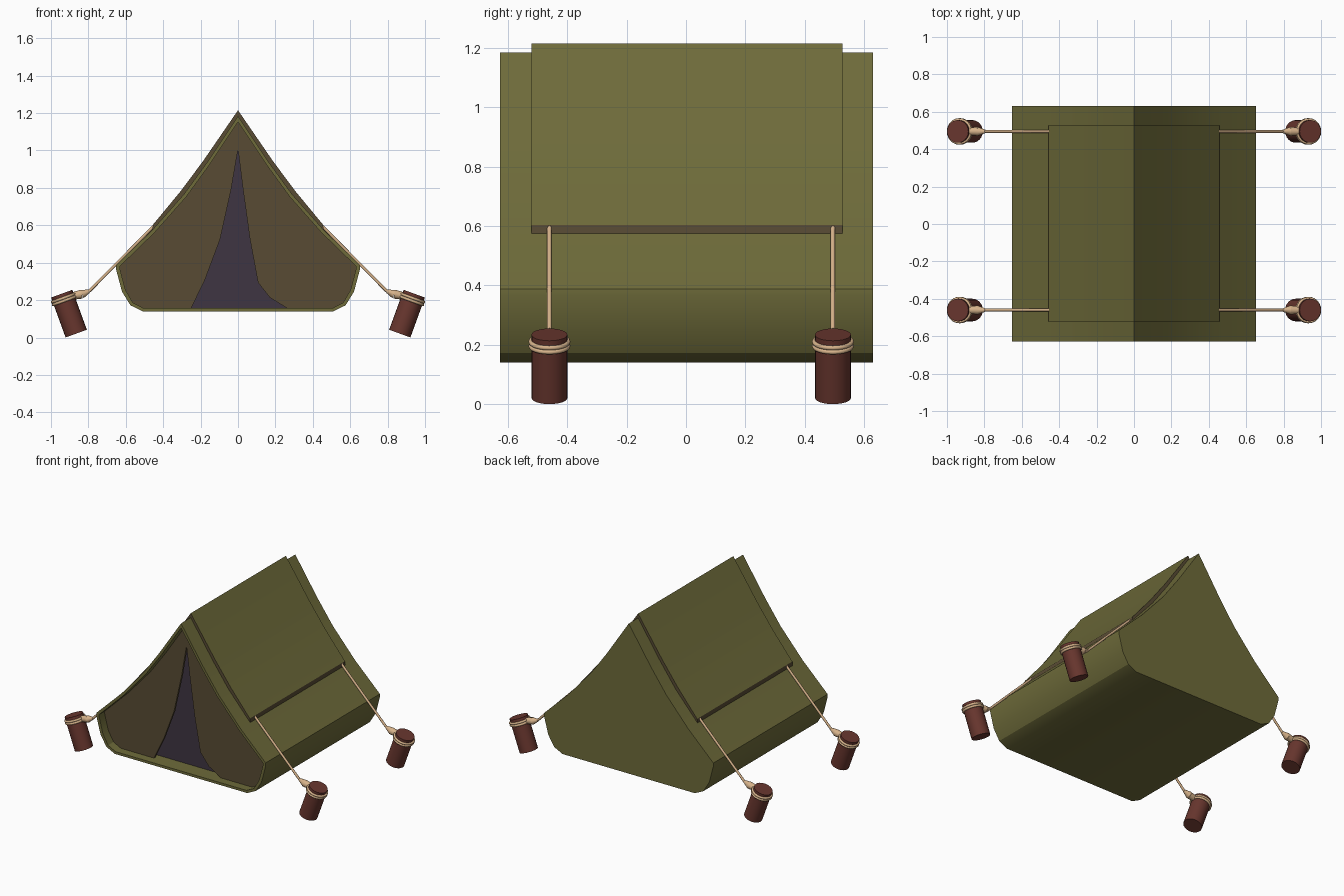
import bpy, bmesh, math
from mathutils import Vector, Matrix

if "Cube" in bpy.data.objects:
    bpy.data.objects.remove(bpy.data.objects["Cube"])


def material(name, rgb):
    lin = [(c / 255 / 12.92) if c < 10 else ((c / 255 + 0.055) / 1.055) ** 2.4 for c in rgb]
    m = bpy.data.materials.new(name)
    m.diffuse_color = (*lin, 1)
    m.use_nodes = True
    m.node_tree.nodes["Principled BSDF"].inputs["Base Color"].default_value = m.diffuse_color
    return m


GREEN = material("olive canvas", (110, 107, 58))
BROWN = material("brown lining", (88, 75, 52))
DARK = material("dark interior", (63, 53, 66))
WOOD = material("red brown wood", (104, 54, 46))
ROPE = material("tan rope", (214, 178, 138))


def finish(name, bm, mats, angle=32):
    bmesh.ops.recalc_face_normals(bm, faces=bm.faces)
    me = bpy.data.meshes.new(name)
    bm.to_mesh(me)
    bm.free()
    for m in mats:
        me.materials.append(m)
    me.shade_smooth()
    me.set_sharp_from_angle(angle=math.radians(angle))
    ob = bpy.data.objects.new(name, me)
    bpy.context.collection.objects.link(ob)
    return ob


def mirrored(half):
    """Closed loop from a right half profile whose first point lies on x = 0."""
    return half + [(-x, z) for x, z in reversed(half[1:])]


def ring(bm, pts, y):
    return [bm.verts.new((x, y, z)) for x, z in pts]


def bridge(bm, a, b):
    n = len(a)
    return [bm.faces.new((a[i], a[(i + 1) % n], b[(i + 1) % n], b[i])) for i in range(n)]


# Tent body: extruded profile with a hollowed front
OUTER = [(0, 1.185), (.17, .93), (.29, .765), (.46, .573), (.652, .388),
         (.652, .365), (.62, .245), (.575, .172), (.51, .14)]
INNER = [(0, 1.153), (.157, .917), (.277, .752), (.447, .56), (.631, .381),
         (.631, .366), (.602, .255), (.562, .186), (.505, .157)]
FRONT, BACK = -.627, .63
bm = bmesh.new()
rings = [ring(bm, mirrored(p), y) for p, y in
         ((OUTER, BACK), (OUTER, FRONT), (INNER, FRONT), (INNER, FRONT + .11))]
for a, b in zip(rings, rings[1:]):
    bridge(bm, a, b)
bm.faces.new(rings[0])
bm.faces.new(rings[-1]).material_index = 1
finish("tent_body", bm, [GREEN, DARK])

# Front flaps: one on each side of the curved door opening
EDGES = {-1: [(0, 1.005), (-.037, .79), (-.096, .524), (-.176, .31), (-.25, .157)],
         1: [(0, 1.005), (.027, .79), (.064, .524), (.107, .294), (.17, .214), (.262, .157)]}
for side, edge in EDGES.items():
    loop = edge + [(side * x, z) for x, z in reversed(INNER)]
    bm = bmesh.new()
    a, b = ring(bm, loop, FRONT + .06), ring(bm, loop, FRONT + .075)
    bridge(bm, a, b)
    bm.faces.new(a)
    bm.faces.new(b)
    bmesh.ops.triangulate(bm, faces=[f for f in bm.faces if len(f.verts) > 4])
    finish("door_flap_" + ("left" if side < 0 else "right"), bm, [BROWN])

# Roof cover: thicker sheet draped over the ridge, brown along its cut edges
TOP = [(0, 1.215), (.187, .943), (.307, .782), (.455, .603)]
UNDER = [(.458, .572), (.286, .762), (.166, .927), (0, 1.18)]
bm = bmesh.new()
upper = [(-x, z) for x, z in reversed(TOP[1:])] + TOP
lower = list(reversed(UNDER)) + []
lower = [(-x, z) for x, z in UNDER[:-1]] + lower
ends = [(ring(bm, upper, y), ring(bm, lower, y)) for y in (-.52, .527)]
(u0, l0), (u1, l1) = ends
for i in range(len(upper) - 1):
    bm.faces.new((u0[i], u0[i + 1], u1[i + 1], u1[i]))
    bm.faces.new((l0[i], l0[i + 1], l1[i + 1], l1[i]))
    for u, l in ends:
        bm.faces.new((u[i], u[i + 1], l[i + 1], l[i])).material_index = 1
for i in (0, -1):
    bm.faces.new((u0[i], l0[i], l1[i], u1[i])).material_index = 1
finish("roof_cover", bm, [GREEN, BROWN])


def add_cone(bm, p, q, r1, r2, sides):
    p, q = Vector(p), Vector(q)
    d = q - p
    mat = Matrix.Translation((p + q) / 2) @ d.to_track_quat('Z', 'Y').to_matrix().to_4x4()
    bmesh.ops.create_cone(bm, cap_ends=True, segments=sides, radius1=r1, radius2=r2,
                          depth=d.length, matrix=mat)


def add_torus(bm, centre, axis, major, minor, n=24, m=8):
    mat = Matrix.Translation(centre) @ axis.to_track_quat('Z', 'Y').to_matrix().to_4x4()
    loops = []
    for i in range(n):
        a = math.tau * i / n
        loop = []
        for j in range(m):
            t = math.tau * j / m
            r = major + minor * math.cos(t)
            loop.append(bm.verts.new(mat @ Vector((r * math.cos(a), r * math.sin(a), minor * math.sin(t)))))
        loops.append(loop)
    for i in range(n):
        bridge(bm, loops[i], loops[(i + 1) % n])


# Four tilted stakes, each with a guy rope, knot and wound rope rings
TILT = math.radians(20)
for sx, side in ((-1, "left"), (1, "right")):
    for y, end in ((-.46, "front"), (.495, "back")):
        tag = f"{end}_{side}"
        axis = Vector((sx * math.sin(TILT), 0, math.cos(TILT)))
        base = Vector((sx * .865, y, .021))

        bm = bmesh.new()
        add_cone(bm, base, base + axis * .227, .0605, .0605, 24)
        finish("stake_" + tag, bm, [WOOD])

        bm = bmesh.new()
        for t in (.187, .202):
            add_torus(bm, base + axis * t, axis, .063, .008)
        finish("rope_rings_" + tag, bm, [ROPE], 60)

        bm = bmesh.new()
        joint = (sx * .795, y, .248)
        add_cone(bm, (sx * .448, y, .598), joint, .008, .008, 10)
        add_cone(bm, joint, (sx * .835, y, .232), .009, .024, 12)
        add_cone(bm, (sx * .835, y, .232), (sx * .885, y, .222), .024, .02, 12)
        finish("guy_rope_" + tag, bm, [ROPE], 40)
